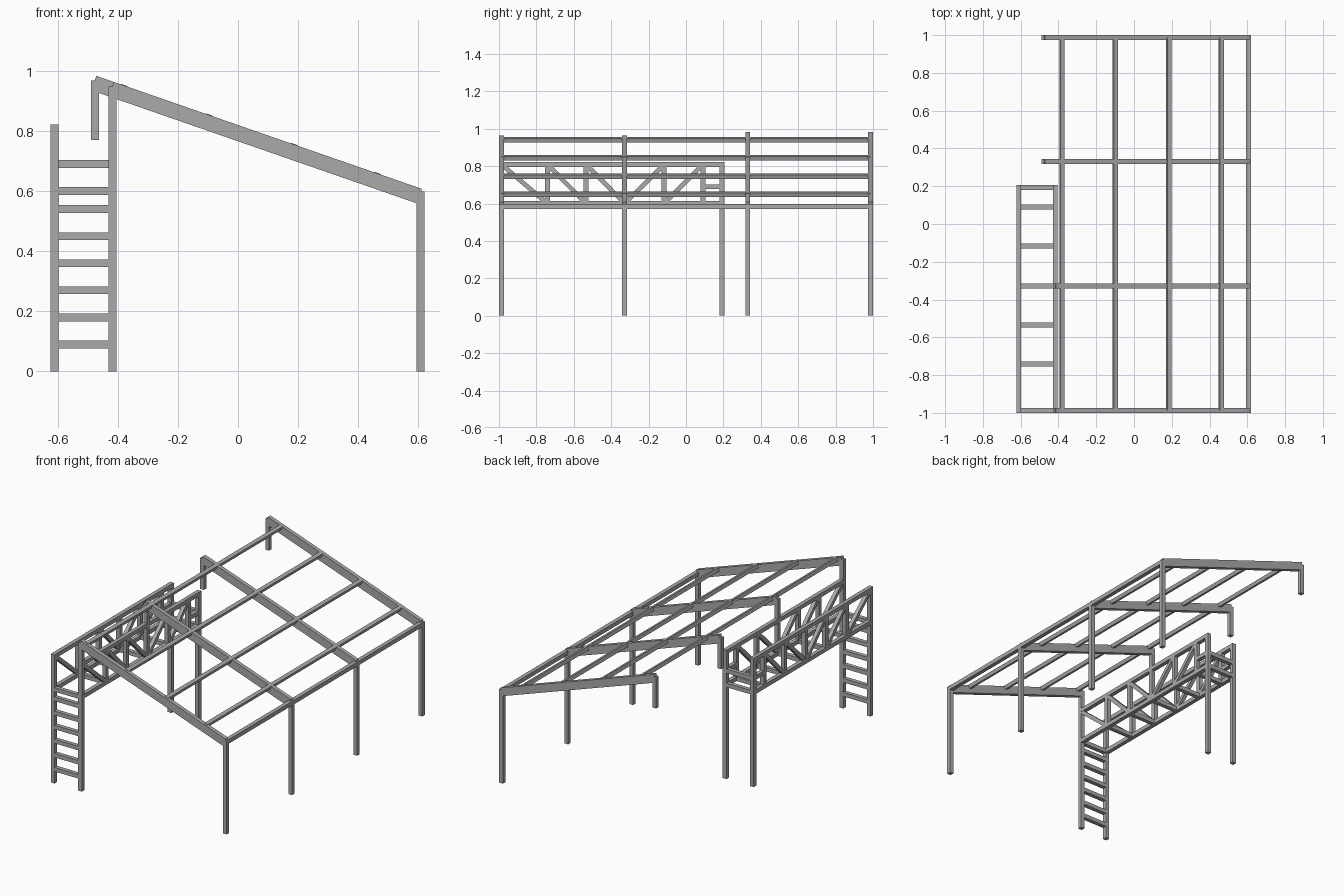
import bpy, math
from mathutils import Vector, Matrix

cube = bpy.data.objects.get("Cube")
if cube:
    bpy.data.objects.remove(cube)

steel = bpy.data.materials.new("grey_steel")
steel.use_nodes = True
GREY = (0.4, 0.4, 0.4, 1)
steel.diffuse_color = GREY
steel.node_tree.nodes["Principled BSDF"].inputs["Base Color"].default_value = GREY

T = 0.026                       # tube size
SLOPE = math.atan(0.347)        # roof pitch


def bar(name, a, b, width=T, depth=T, roll=0.0):
    """Square tube from a to b; depth is its upright size."""
    a, b = Vector(a), Vector(b)
    along = (b - a).normalized()
    ref = Vector((0, 1, 0)) if abs(along.z) > 0.99 else Vector((0, 0, 1))
    side = along.cross(ref).normalized()
    up = side.cross(along)
    rot = Matrix((along, side, up)).transposed() @ Matrix.Rotation(roll, 3, 'X')
    size = Vector(((b - a).length, width, depth))
    corners = [(a + b) / 2 + rot @ Vector((i * size.x, j * size.y, k * size.z)) / 2
               for i in (-1, 1) for j in (-1, 1) for k in (-1, 1)]
    faces = [(0, 1, 3, 2), (4, 6, 7, 5), (0, 4, 5, 1),
             (2, 3, 7, 6), (0, 2, 6, 4), (1, 5, 7, 3)]
    mesh = bpy.data.meshes.new(name)
    mesh.from_pydata(corners, [], faces)
    mesh.materials.append(steel)
    obj = bpy.data.objects.new(name, mesh)
    bpy.context.collection.objects.link(obj)
    return obj


def roof_z(x):
    return 0.983 - 0.347 * (x + 0.471)


FRAMES = (-0.987, -0.328, 0.33, 0.987)
EAVE_X, INNER_X, OUTER_X, STUB_X = 0.607, -0.417, -0.61, -0.476

# Sloping rafters and eave posts
DEPTH = 0.051
drop = Vector((-math.sin(SLOPE), 0, -math.cos(SLOPE))) * DEPTH / 2
for i, y in enumerate(FRAMES):
    x0 = -0.413 if i < 2 else -0.471
    x1 = 0.612
    bar("rafter", Vector((x0, y, roof_z(x0))) + drop,
        Vector((x1, y, roof_z(x1))) + drop, T, DEPTH)
    bar("eave_post", (EAVE_X, y, 0), (EAVE_X, y, 0.597))

# Hanging stubs at the high end of the rear rafters
for y in FRAMES[2:]:
    bar("hanging_stub", (STUB_X, y, 0.77), (STUB_X, y, 0.968))

# Purlins and eave beam
PW = 0.0225
for x in (-0.381, -0.099, 0.183, 0.461):
    z = roof_z(x) + 0.002 - PW / 2 / math.cos(SLOPE)
    bar("purlin", (x, -0.987, z), (x, 0.987, z), PW, PW, -SLOPE)
bar("eave_beam", (EAVE_X, -1, 0.585), (EAVE_X, 1, 0.585))

# Walkway truss, one on each side
FRONT, BACK = FRAMES[0], 0.193
LOW, HIGH = 0.60, 0.809
joints = [FRONT, -0.741, -0.534, -0.328, -0.117, 0.09]
for x in (OUTER_X, INNER_X):
    bar("top_chord", (x, -1, HIGH), (x, BACK + T / 2, HIGH))
    bar("bottom_chord", (x, FRONT, LOW), (x, BACK, LOW))
    bar("rear_leg", (x, BACK, 0), (x, BACK, HIGH))
    for y in joints[1:]:
        bar("truss_upright", (x, y, LOW), (x, y, HIGH))
    for i, (ya, yb) in enumerate(zip(joints, joints[1:])):
        za, zb = (HIGH, LOW) if i < 3 else (LOW, HIGH)
        bar("truss_diagonal", (x, ya, za), (x, yb, zb), 0.024, 0.024)
    bar("end_panel_rail", (x, joints[-1], 0.69), (x, BACK, 0.69))

# Front legs; the inner one carries the first rafter
bar("front_leg_outer", (OUTER_X, FRONT, 0), (OUTER_X, FRONT, HIGH))
bar("front_leg_inner", (INNER_X, FRONT, 0), (INNER_X, FRONT, 0.948))
bar("rafter_support", (INNER_X, FRAMES[1], LOW), (INNER_X, FRAMES[1], 0.948))

# Floor cross bars
for y in joints + [BACK]:
    bar("floor_cross_bar", (OUTER_X, y, LOW), (INNER_X, y, LOW))
bar("rear_rail", (OUTER_X, BACK, 0.69), (INNER_X, BACK, 0.69))

# Ladder rungs at the front
for i in range(1, 7):
    bar("ladder_rung", (OUTER_X, FRONT, 0.09 * i), (INNER_X, FRONT, 0.09 * i))
